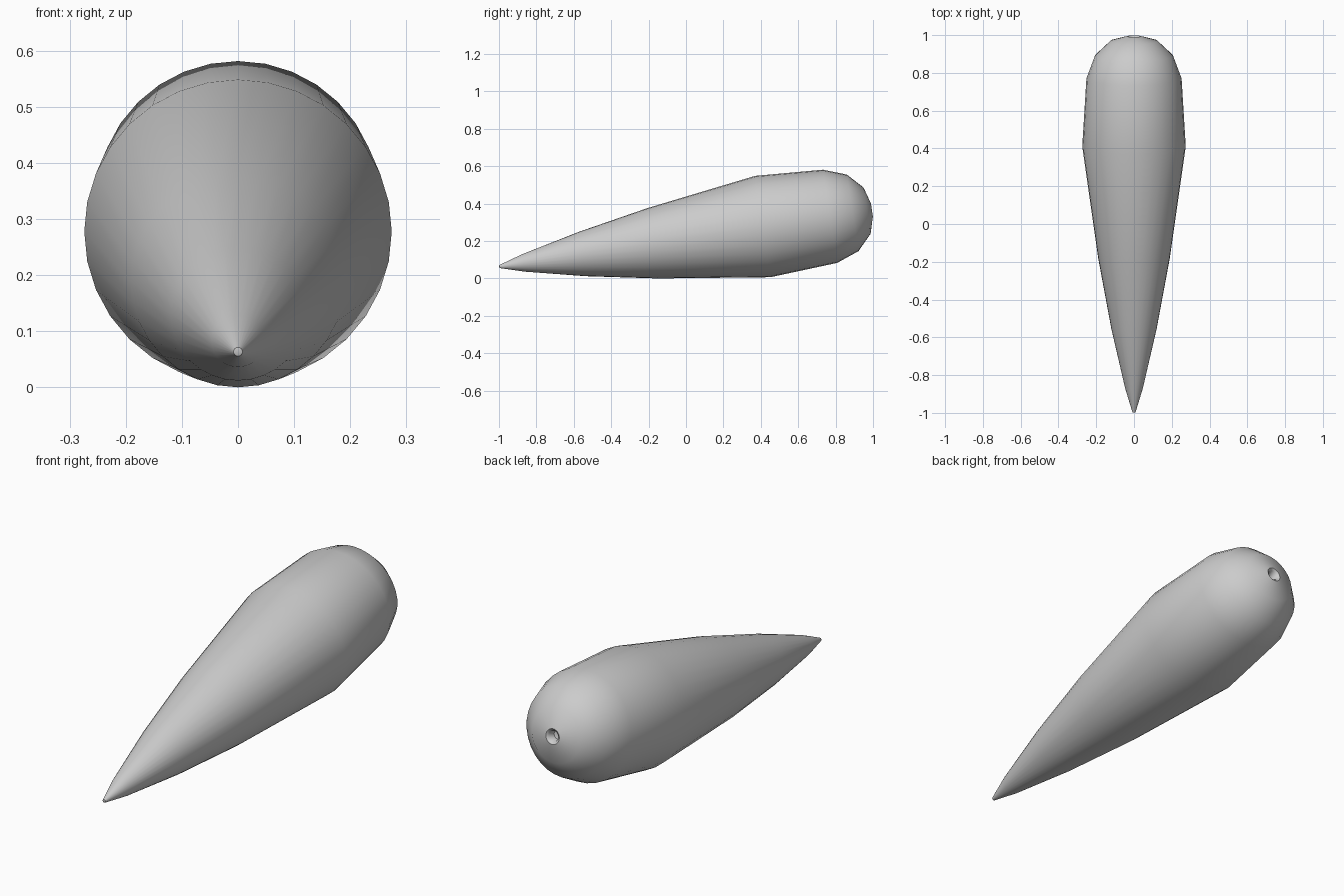
import bpy, bmesh, math
from mathutils import Matrix

if "Cube" in bpy.data.objects:
    bpy.data.objects.remove(bpy.data.objects["Cube"])

SIDES = 32
# (distance along the axis, radius), from tip to blunt end with a small pit
PROFILE = [(0, 0), (0.002, 0.008), (0.131, 0.047), (0.45, 0.12), (0.83, 0.19),
           (1.426, 0.274), (1.79, 0.252), (1.912, 0.207), (1.99, 0.125),
           (2.016, 0.035), (2.008, 0.024), (1.975, 0.02), (1.97, 0)]

# tapered root body, revolved around its own axis
bm = bmesh.new()
verts = [bm.verts.new((0, s, r)) for s, r in PROFILE]
edges = [bm.edges.new(p) for p in zip(verts, verts[1:])]
bmesh.ops.spin(bm, geom=verts + edges, cent=(0, 0, 0), axis=(0, 1, 0),
               angle=2 * math.pi, steps=SIDES, use_merge=False)
bmesh.ops.remove_doubles(bm, verts=bm.verts, dist=0.0002)
bmesh.ops.recalc_face_normals(bm, faces=bm.faces)

# tilt so the thick end rises while the lower side rests on the floor
tilt = Matrix.Translation((0, -1, 0.065)) @ Matrix.Rotation(math.radians(8.65), 4, 'X')
bm.transform(tilt)
low = min(v.co.z for v in bm.verts)
mid = (min(v.co.y for v in bm.verts) + max(v.co.y for v in bm.verts)) / 2
bm.transform(Matrix.Translation((0, -mid, -low)))

mesh = bpy.data.meshes.new("carrot_root")
bm.to_mesh(mesh)
bm.free()
root = bpy.data.objects.new("carrot_root", mesh)
bpy.context.collection.objects.link(root)
bpy.context.view_layer.objects.active = root
root.select_set(True)
bpy.ops.object.shade_smooth_by_angle(angle=math.radians(50))
